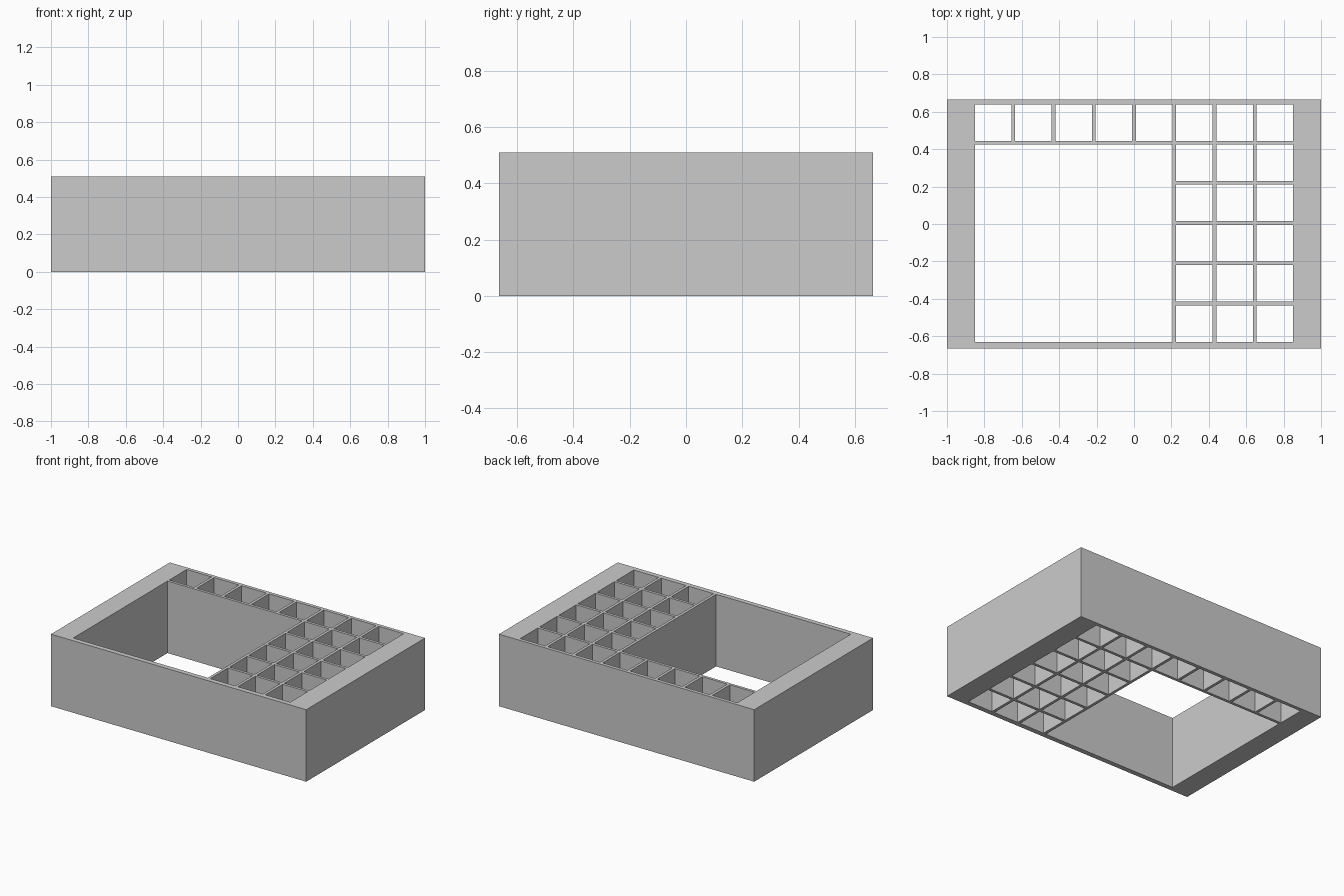
import bpy, bmesh

if "Cube" in bpy.data.objects:
    bpy.data.objects.remove(bpy.data.objects["Cube"])

HEIGHT = 0.51
CELL, WALL = 0.195, 0.02
PITCH = CELL + WALL
LEFT, BACK = -0.85, 0.64
COLS, ROWS = 8, 6

# Tray outline and openings, all as rectangles (x0, y0, x1, y1)
rects = [(-1.0, -0.665, 1.0, 0.665)]


def opening(c0, r0, c1, r1):
    """Opening spanning grid cells c0..c1, r0..r1 (row 0 is at the back)."""
    rects.append((LEFT + c0 * PITCH, BACK - r1 * PITCH - CELL,
                  LEFT + c1 * PITCH + CELL, BACK - r0 * PITCH))


# Small compartments: back row and the three right-hand columns
for row in range(ROWS):
    for col in range(COLS):
        if row == 0 or col >= 5:
            opening(col, row, col, row)

# Large compartment
opening(0, 1, 4, ROWS - 1)

# Extruded profile with holes
curve = bpy.data.curves.new("tray_profile", 'CURVE')
curve.dimensions = '2D'
curve.fill_mode = 'BOTH'
curve.extrude = HEIGHT / 2
for x0, y0, x1, y1 in rects:
    s = curve.splines.new('POLY')
    s.points.add(3)
    for p, (x, y) in zip(s.points, [(x0, y0), (x1, y0), (x1, y1), (x0, y1)]):
        p.co = (x, y, 0, 1)
    s.use_cyclic_u = True
profile = bpy.data.objects.new("tray_profile", curve)
bpy.context.collection.objects.link(profile)
bpy.context.view_layer.update()

# Solid, welded tray mesh standing on the floor
depsgraph = bpy.context.evaluated_depsgraph_get()
mesh = bpy.data.meshes.new_from_object(profile.evaluated_get(depsgraph))
bpy.data.objects.remove(profile)
bm = bmesh.new()
bm.from_mesh(mesh)
bmesh.ops.remove_doubles(bm, verts=bm.verts, dist=1e-4)
bmesh.ops.translate(bm, verts=bm.verts, vec=(0, 0, HEIGHT / 2))
bmesh.ops.recalc_face_normals(bm, faces=bm.faces)
for f in bm.faces:
    f.smooth = False
bm.to_mesh(mesh)
bm.free()
mesh.name = "compartment_tray"
tray = bpy.data.objects.new("compartment_tray", mesh)
bpy.context.collection.objects.link(tray)
